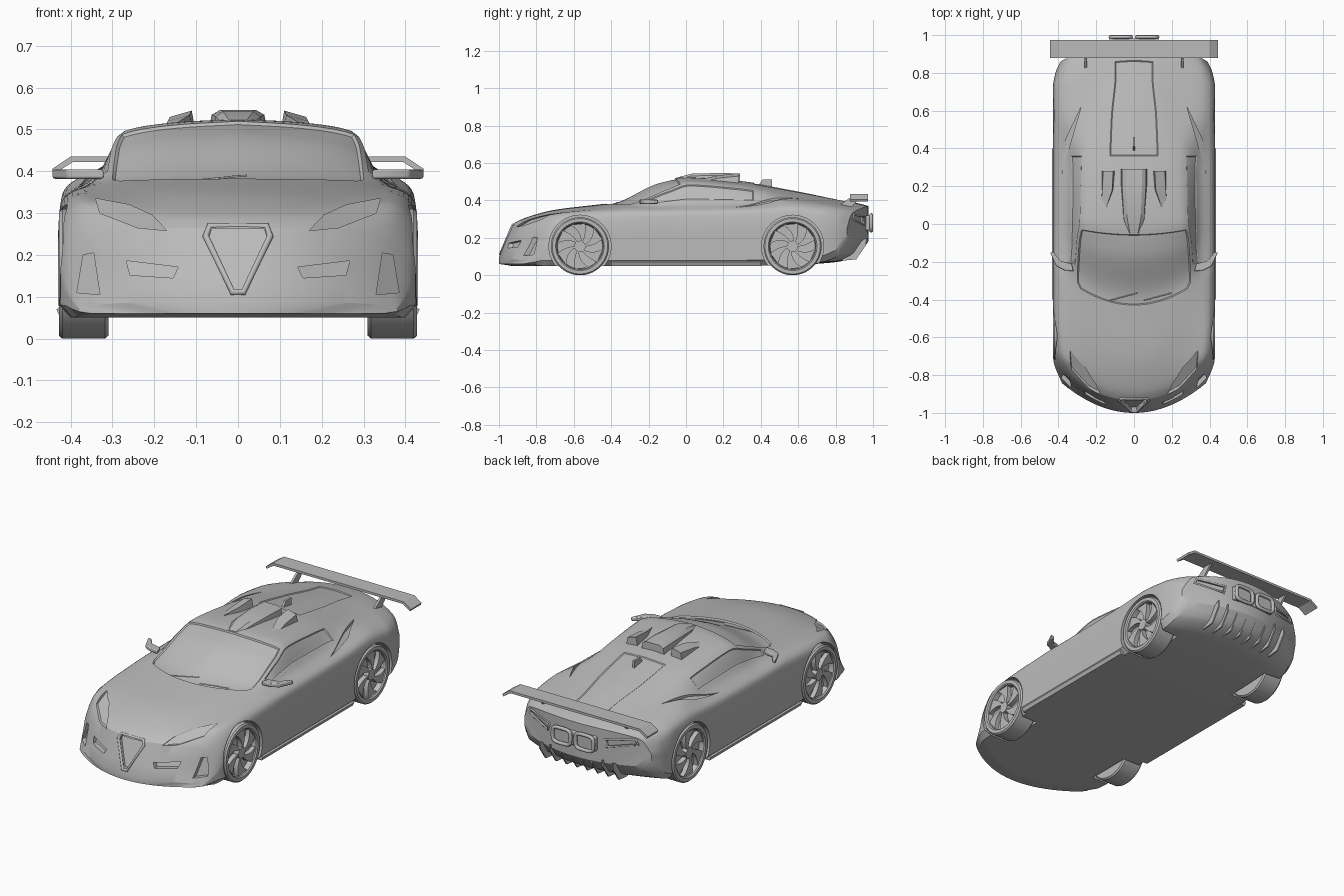
import bpy, bmesh
from math import sin, cos, pi
from mathutils import Vector
from mathutils.bvhtree import BVHTree

cube = bpy.data.objects.get("Cube")
if cube:
    bpy.data.objects.remove(cube)

paint = bpy.data.materials.new("plain grey")
paint.use_nodes = True
paint.diffuse_color = (0.5, 0.5, 0.5, 1)
paint.node_tree.nodes["Principled BSDF"].inputs["Base Color"].default_value = (0.5, 0.5, 0.5, 1)


def add(name, bm, mirror=False, bevel=0):
    """Turn a bmesh into an object, optionally mirrored across x and bevelled."""
    bmesh.ops.recalc_face_normals(bm, faces=bm.faces)
    mesh = bpy.data.meshes.new(name)
    bm.to_mesh(mesh)
    bm.free()
    mesh.materials.append(paint)
    obj = bpy.data.objects.new(name, mesh)
    bpy.context.collection.objects.link(obj)
    if bevel:
        mod = obj.modifiers.new("Bevel", 'BEVEL')
        mod.width, mod.segments = bevel, 2
    if mirror:
        obj.modifiers.new("Mirror", 'MIRROR').use_clip = False
    return obj


def loft(bm, loops):
    """Skin closed loops of points and cap both ends."""
    rings = [[bm.verts.new(p) for p in loop] for loop in loops]
    for a, b in zip(rings, rings[1:]):
        for i in range(len(a)):
            j = (i + 1) % len(a)
            bm.faces.new((a[i], a[j], b[j], b[i]))
    bm.faces.new(rings[0])
    bm.faces.new(rings[-1])


def prism(bm, outline, axis, lo, hi):
    """Extrude a 2D outline along an axis (0 = x, 1 = y, 2 = z)."""
    def place(p, v):
        q = list(p)
        q.insert(axis, v)
        return q
    loft(bm, [[place(p, v) for p in outline] for v in (lo, hi)])


def tube(name, points, radius, cyclic=False):
    curve = bpy.data.curves.new(name, 'CURVE')
    curve.dimensions = '3D'
    curve.bevel_depth, curve.bevel_resolution = radius, 2
    curve.use_fill_caps = True
    spline = curve.splines.new('POLY')
    spline.points.add(len(points) - 1)
    for sp, p in zip(spline.points, points):
        sp.co = (*p, 1)
    spline.use_cyclic_u = cyclic
    curve.materials.append(paint)
    bpy.context.collection.objects.link(bpy.data.objects.new(name, curve))


def smooth(ts, vs, t):
    """Monotone cubic interpolation without overshoot."""
    k = 0
    while k < len(ts) - 2 and t > ts[k + 1]:
        k += 1
    slope = [(vs[i + 1] - vs[i]) / (ts[i + 1] - ts[i]) for i in range(len(ts) - 1)]

    def tangent(i):
        a, b = slope[max(i - 1, 0)], slope[min(i, len(slope) - 1)]
        return 2 * a * b / (a + b) if a * b > 0 else 0
    h = ts[k + 1] - ts[k]
    u = (t - ts[k]) / h
    w = u * u * (3 - 2 * u)
    return (vs[k] * (1 - w) + vs[k + 1] * w
            + h * u * (1 - u) * ((1 - u) * tangent(k) - u * tangent(k + 1)))


# Body stations: y, floor, half width, shoulder z, belt z, belt x, roof edge z, roof edge x, centre z
STATIONS = [
    (-1, .06, .38, .075, .083, .31, .088, .2, .09),
    (-.96, .055, .41, .13, .16, .34, .19, .2, .2),
    (-.93, .05, .425, .2, .25, .35, .27, .2, .27),
    (-.85, .05, .43, .28, .325, .36, .31, .2, .31),
    (-.7, .05, .43, .31, .345, .37, .345, .22, .35),
    (-.47, .05, .43, .325, .36, .37, .374, .25, .378),
    (-.4, .05, .43, .33, .365, .36, .38, .3, .387),
    (-.14, .05, .43, .33, .38, .345, .46, .29, .5),
    (0, .05, .43, .33, .385, .345, .497, .27, .525),
    (.28, .05, .43, .335, .385, .345, .475, .26, .505),
    (.57, .055, .43, .345, .39, .37, .425, .24, .457),
    (.8, .07, .43, .33, .375, .36, .395, .2, .41),
    (.92, .11, .415, .3, .35, .36, .375, .2, .385),
    (.975, .18, .39, .27, .33, .34, .36, .2, .37)]
COLS = list(zip(*STATIONS))
SUB, ROWS = 5, 90
N = SUB * 6


def sweep(y, x):
    """Bow the nose back and the tail forward in plan."""
    k = .2 * min(1, max(0, (.1 - y) / .5)) - .14 * max(0, (y - .5) / .475)
    return y + k * (x / .43) ** 2


def section(y):
    zb, w, zs, zbelt, wbelt, zr, wr, zt = (smooth(COLS[0], c, y) for c in COLS[1:])
    sill = zb + min(.03, (zs - zb) * .3)
    keys = [(w, sill), (w, sill + .6 * (zs - sill)), (w - .01, zs), (wbelt, zbelt),
            (wr, zr), (wr / 2, zt - .25 * (zt - zr)), (0, zt)]
    ts, xs, zs_ = range(7), [k[0] for k in keys], [k[1] for k in keys]
    top = [(smooth(ts, xs, i / SUB), smooth(ts, zs_, i / SUB)) for i in range(N + 1)]
    floor = [((w - .03) * (1 - i / N), zb) for i in range(N + 1)]
    ring = top + [(-x, z) for x, z in top[-2::-1]]
    ring += [(-x, z) for x, z in floor] + floor[-2::-1]
    return [(x, sweep(y, x), z) for x, z in ring]


# Body shell
ys = [-1 + 1.975 * i / ROWS for i in range(ROWS + 1)]
body_bm = bmesh.new()
rings = [[body_bm.verts.new(p) for p in section(y)] for y in ys]
size = len(rings[0])
grid = {}
for r in range(ROWS):
    for c in range(size):
        d = (c + 1) % size
        grid[r, c] = body_bm.faces.new((rings[r][c], rings[r][d], rings[r + 1][d], rings[r + 1][c]))
for ring in (rings[0], rings[-1]):
    for c in range(2 * N):
        body_bm.faces.new((ring[c], ring[c + 1], ring[size - 2 - c], ring[size - 1 - c]))
bmesh.ops.recalc_face_normals(body_bm, faces=body_bm.faces)


def sink(first, last, front, back, depth):
    """Inset a patch of the shell as a glass area."""
    patch = [f for (r, c), f in grid.items() if first <= c < last and front <= ys[r] < back]
    bmesh.ops.inset_region(body_bm, faces=patch, thickness=.005, depth=-depth, use_even_offset=True)


sink(SUB * 4, 2 * N - SUB * 4, -.43, -.06, .007)           # windscreen
sink(SUB * 5, 2 * N - SUB * 5, .36, .86, .004)             # rear deck glass
for start in (SUB * 3 + 1, 2 * N - SUB * 4 + 1):           # side windows
    sink(start, start + SUB - 2, -.3, .36, .004)
tree = BVHTree.FromBMesh(body_bm)
VIEWS = {"front": (1, 1), "back": (1, -1), "side": (0, -1), "top": (2, -1)}


def hit(p, view):
    """Project a 2D point onto the shell; return the point and the inward direction."""
    axis, sign = VIEWS[view]
    d = Vector((0, 0, 0))
    d[axis] = sign
    q = list(p)
    q.insert(axis, -3 * sign)
    point = tree.ray_cast(Vector(q), d)[0]
    return (point or tree.find_nearest(Vector(q))[0]), d


def flip(outline):
    return [(-x, v) for x, v in outline]


# Cutters: wheel arches, lamps, vents and grooves
cut_bm = bmesh.new()


def recess(outline, view, depth):
    hits = [hit(p, view) for p in outline]
    loft(cut_bm, [[p - d * .06 for p, d in hits], [p + d * depth for p, d in hits]])


for y in (-.567, .57):
    arch = [(y + .166 * cos(a * pi / 32), .155 + .166 * sin(a * pi / 32)) for a in range(64)]
    for side in (-1, 1):
        prism(cut_bm, arch, 0, side * .3, side * .5)
headlight = [(.34, .335), (.26, .32), (.205, .295), (.17, .258), (.24, .265), (.33, .3)]
slot = [(.267, .186), (.143, .171), (.155, .145), (.258, .152)]
corner_vent = [(.33, .105), (.385, .11), (.37, .2), (.345, .205)]
haunch = [(.385, .26), (.33, .45), (.28, .62), (.36, .45)]
tail_lamp = [(.17, .31), (.32, .325), (.33, .3), (.18, .27)]
for outline, view, depth in ((headlight, "front", .014), (slot, "front", .025), (corner_vent, "front", .03),
                             (haunch, "top", .01), (tail_lamp, "back", .015)):
    recess(outline, view, depth)
    recess(flip(outline), view, depth)
shield = [(.062, .262), (.07, .24), (.012, .118)]
shield += flip(shield)[::-1]
recess(shield, "front", .02)

body = add("body", body_bm)
cutter = add("cutter", cut_bm)
cutter.hide_render = True
mod = body.modifiers.new("Cut", 'BOOLEAN')
mod.operation, mod.solver, mod.object = 'DIFFERENCE', 'EXACT', cutter
bpy.context.view_layer.objects.active = body
bpy.ops.object.modifier_apply(modifier=mod.name)
bpy.data.objects.remove(cutter)

# Grille surround, wipers and tail frames
tube("grille_surround", [hit((x * 1.1, .19 + (z - .19) * 1.1), "front")[0] for x, z in shield], .008, True)
for shift in (-.13, .05):
    tube("wiper", [hit((shift + i * .03, -.405 + i * .008), "top")[0] for i in range(6)], .003)
for side in (-1, 1):
    frame = []
    for i in range(24):
        a = i * pi / 12
        u, v = (abs(f(a)) ** .5 * (1 if f(a) > 0 else -1) for f in (cos, sin))
        frame.append((side * .07 + .055 * u, .99, .28 + .042 * v))
    tube("tail_frame", frame, .01, True)
    tube("lamp_rim", [hit((side * x, z), "back")[0] for x, z in tail_lamp], .007, True)
bm = bmesh.new()
prism(bm, [(-.13, .24), (.13, .24), (.13, .32), (-.13, .32)], 1, .95, .983)
add("tail_panel", bm, bevel=.006)

# Diffuser fins
bm = bmesh.new()
for i in range(8):
    x = -.224 + i * .064
    prism(bm, [(.82, .09), (.84, .078), (.91, .085), (.962, .16), (.965, .2), (.88, .15)], 0, x - .004, x + .004)
add("diffuser_fins", bm)

# Wheels: lathed tyre and dish, then curved spokes
TYRE = [(.31, .02), (.31, .148), (.318, .155), (.42, .155), (.428, .148), (.428, .13), (.422, .124), (.395, .12), (.39, .02)]
for label, y in (("front", -.567), ("rear", .57)):
    bm = bmesh.new()
    loft(bm, [[(x, y + r * cos(a * pi / 28), .155 + r * sin(a * pi / 28)) for a in range(56)] for x, r in TYRE])
    add(label + "_wheels", bm, mirror=True)
    bm = bmesh.new()
    for k in range(6):
        edges = []
        for width in (-1, 1):
            line = []
            for i in range(6):
                r = .02 + .021 * i
                a = k * pi / 3 + 5 * r + width * (.17 + .03 * i)
                line.append((y + r * cos(a), .155 + r * sin(a)))
            edges.append(line)
        prism(bm, edges[0] + edges[1][::-1], 0, .385, .418)
    prism(bm, [(y + .03 * cos(a * pi / 8), .155 + .03 * sin(a * pi / 8)) for a in range(16)], 0, .385, .421)
    add(label + "_spokes", bm, mirror=True)

# Rear wing with drooped tips, and its struts
bm = bmesh.new()
blade = [(0, .435), (.4, .435), (.445, .405), (.44, .393), (.395, .422), (0, .422)]
prism(bm, blade, 1, .878, .973)
add("rear_wing", bm, mirror=True)
bm = bmesh.new()
prism(bm, [(.8, .36), (.87, .35), (.94, .424), (.89, .424)], 0, .25, .262)
add("wing_struts", bm, mirror=True)

# Door mirrors
bm = bmesh.new()
prism(bm, [(.32, -.25), (.37, -.245), (.41, -.225), (.445, -.15), (.425, -.15), (.39, -.195), (.33, -.21)], 2, .382, .404)
add("door_mirrors", bm, mirror=True, bevel=.005)

# Side skirts
bm = bmesh.new()
prism(bm, [(.39, .05), (.425, .05), (.434, .07), (.42, .08), (.39, .08)], 1, -.4, .4)
add("side_skirts", bm, mirror=True)

# Roof scoop, louvres and fin
bm = bmesh.new()
loft(bm, [[(-w, y, z - .05), (w, y, z - .05), (w * .9, y, z - .012), (w * .6, y, z), (-w * .6, y, z), (-w * .9, y, z - .012)]
          for y, w, z in ((-.05, .035, .522), (.03, .06, .543), (.2, .07, .547), (.29, .07, .543))])
add("roof_scoop", bm)
bm = bmesh.new()
loft(bm, [[(x, y, z - .06), (x + w, y, z - .06), (x + w * .9, y, z - .015), (x + w * .15, y, z)]
          for x, w, y, z in ((.14, .04, .09, .516), (.105, .07, .18, .535), (.1, .07, .28, .545))])
add("roof_louvres", bm, mirror=True)
bm = bmesh.new()
prism(bm, [(.37, .46), (.46, .46), (.46, .512), (.41, .512)], 0, -.006, .006)
add("roof_fin", bm)

# Smooth shading with sharp edges kept
bpy.ops.object.select_all(action='DESELECT')
for obj in bpy.context.collection.objects:
    if obj.type == 'MESH' and paint.name in obj.data.materials:
        obj.select_set(True)
        bpy.context.view_layer.objects.active = obj
bpy.ops.object.shade_smooth_by_angle(angle=.5)
